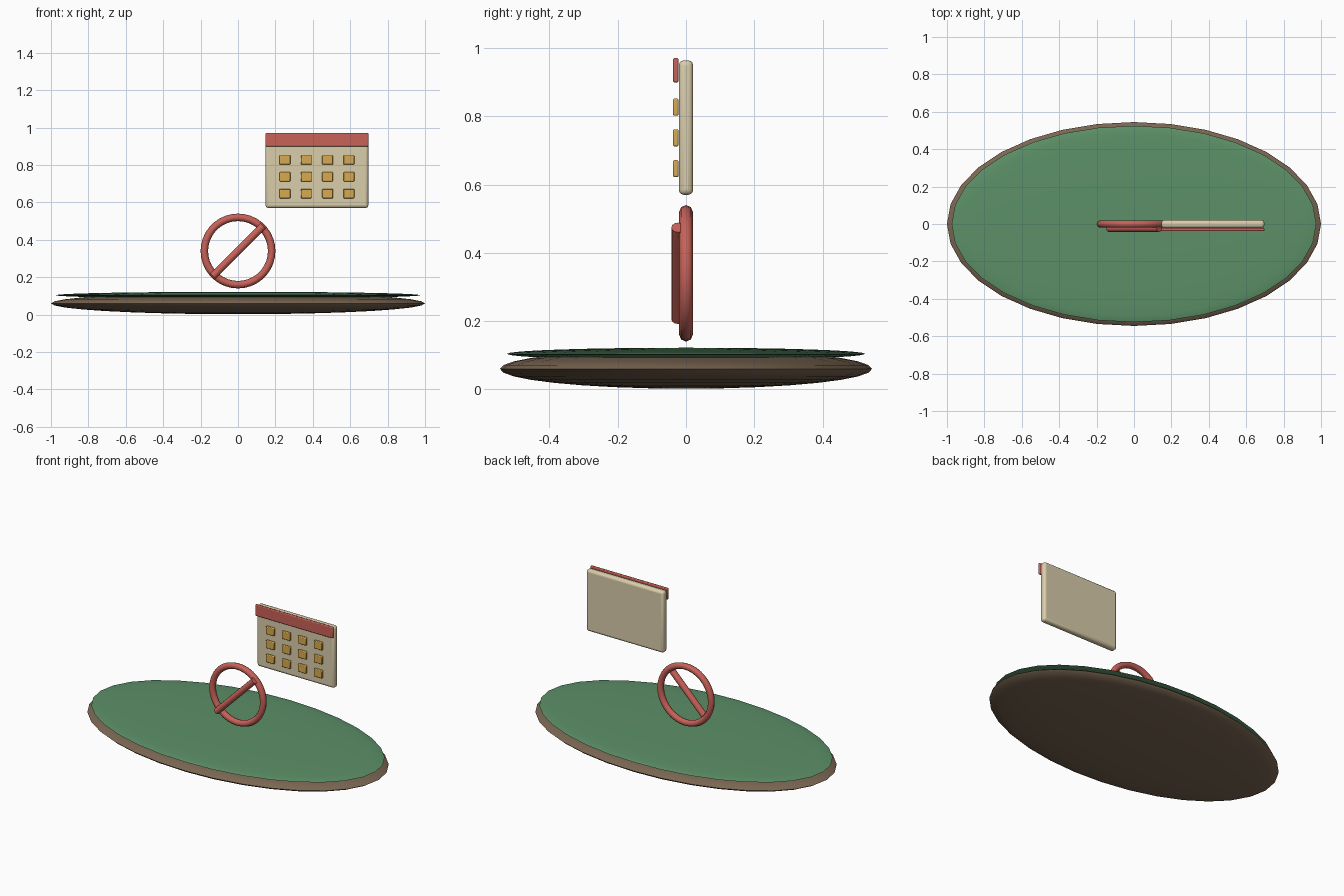
import bpy
import math
from mathutils import Vector

if "Cube" in bpy.data.objects:
    bpy.data.objects.remove(bpy.data.objects["Cube"])


def material(name, rgb):
    """Flat colour given as sRGB 0-255, stored as linear."""
    m = bpy.data.materials.new(name)
    lin = [(c / 255 / 12.92) if c < 11 else ((c / 255 + 0.055) / 1.055) ** 2.4 for c in rgb]
    m.diffuse_color = (*lin, 1)
    m.use_nodes = True
    m.node_tree.nodes["Principled BSDF"].inputs["Base Color"].default_value = m.diffuse_color
    return m


GREEN = material("grass green", (92, 144, 104))
BROWN = material("earth brown", (122, 102, 82))
RED = material("muted red", (200, 98, 88))
CREAM = material("cream", (218, 205, 170))
GOLD = material("gold", (216, 170, 78))


def finish(name, mat, angle=40):
    ob = bpy.context.object
    ob.name = name
    ob.data.materials.append(mat)
    bpy.ops.object.transform_apply(location=False, rotation=True, scale=True)
    bpy.ops.object.shade_smooth_by_angle(angle=math.radians(angle))
    return ob


def disc(name, loc, scale, mat):
    bpy.ops.mesh.primitive_uv_sphere_add(segments=32, ring_count=16, radius=1, location=loc)
    bpy.context.object.scale = scale
    return finish(name, mat)


def box(name, loc, size, mat, bevel, segments):
    bpy.ops.mesh.primitive_cube_add(size=1, location=loc)
    bpy.context.object.scale = size
    ob = finish(name, mat)
    b = ob.modifiers.new("rounded edges", 'BEVEL')
    b.width, b.segments = bevel, segments
    return ob


# Ground: two flattened ellipsoids
disc("earth_base", (0, 0, 0.06), (1, 0.545, 0.058), BROWN)
disc("grass_top", (0, 0, 0.104), (0.975, 0.525, 0.018), GREEN)

# Prohibition sign: ring and diagonal bar in front of it
bpy.ops.mesh.primitive_torus_add(major_segments=36, minor_segments=8, major_radius=0.18,
                                 minor_radius=0.02, location=(0, 0, 0.34),
                                 rotation=(math.pi / 2, 0, 0))
finish("sign_ring", RED, 60)
bpy.ops.mesh.primitive_cylinder_add(vertices=12, radius=0.02, depth=0.38,
                                    location=(0, -0.023, 0.34))
bpy.context.object.rotation_euler = Vector((1, 0, 1)).to_track_quat('Z', 'Y').to_euler()
finish("sign_bar", RED)

# Calendar: page, header strip and grid of day tiles
CX = 0.422
box("calendar_page", (CX, 0, 0.767), (0.55, 0.042, 0.394), CREAM, 0.015, 3)
box("calendar_header", (CX, -0.030, 0.935), (0.55, 0.016, 0.072), RED, 0.005, 2)
for row in range(3):
    for col in range(4):
        box("day_tile", (CX + (col - 1.5) * 0.114, -0.030, 0.647 + row * 0.09),
            (0.058, 0.016, 0.05), GOLD, 0.004, 2)
